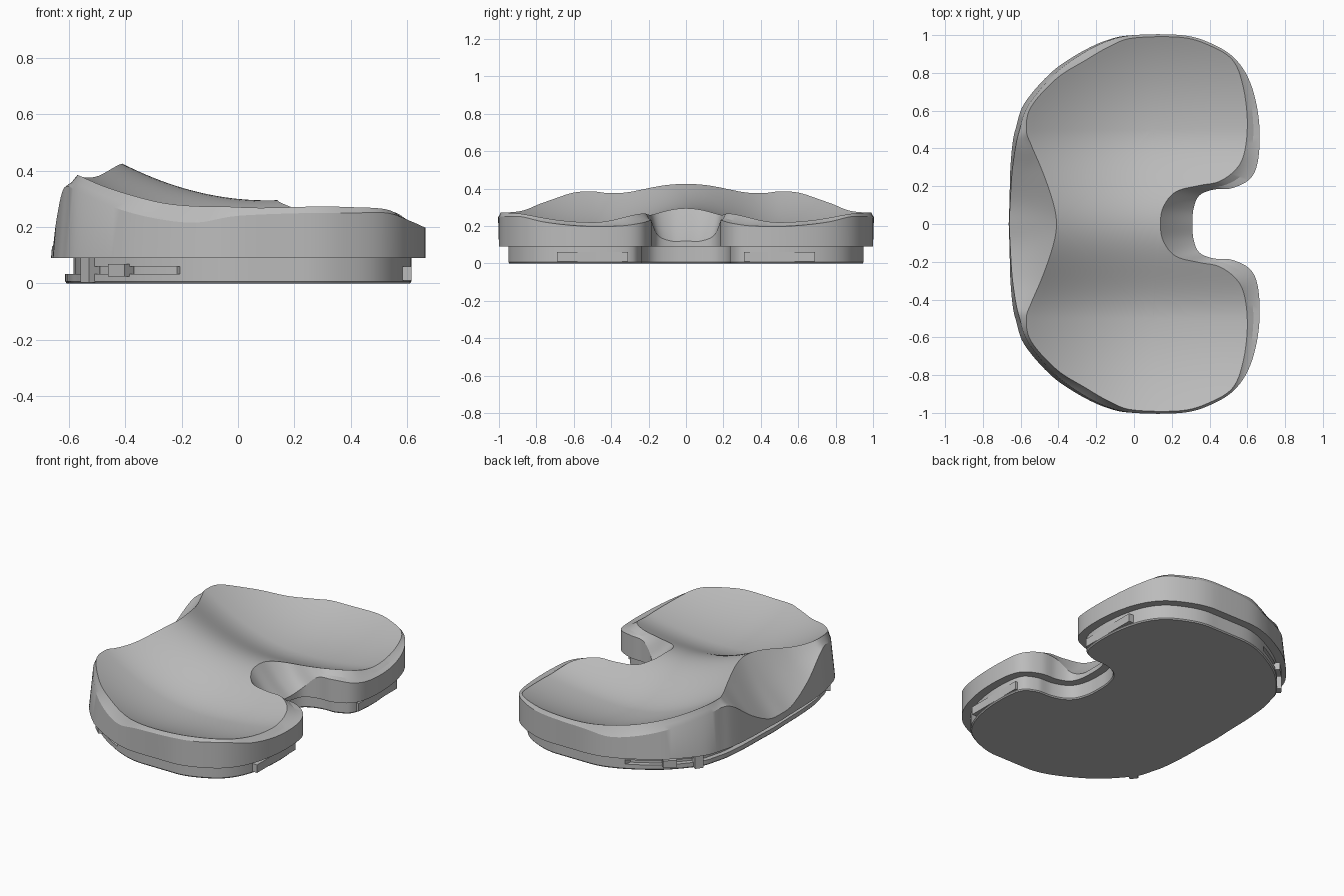
import bpy, bmesh, math
from mathutils import Vector

if "Cube" in bpy.data.objects:
    bpy.data.objects.remove(bpy.data.objects["Cube"])

grey = bpy.data.materials.new("neutral grey")
grey.diffuse_color = (0.5, 0.5, 0.5, 1)
grey.use_nodes = True
grey.node_tree.nodes["Principled BSDF"].inputs["Base Color"].default_value = grey.diffuse_color

# Half outline, front centre to notch centre: wall top x, y, z, then dish rim x, y
OUTLINE = [
    (-.66, 0, .13, -.41, 0), (-.655, .12, .14, -.43, .12), (-.645, .28, .22, -.485, .28),
    (-.625, .42, .32, -.545, .42), (-.605, .5, .345, -.57, .5), (-.565, .62, .325, -.545, .62),
    (-.44, .775, .27, -.41, .77), (-.3, .885, .232, -.26, .865), (-.15, .965, .216, -.12, .945),
    (0, 1, .24, 0, .985), (.25, 1, .25, .25, .988), (.4, .96, .25, .4, .945),
    (.53, .88, .25, .52, .87), (.615, .75, .22, .575, .74), (.66, .56, .2, .6, .55),
    (.66, .36, .2, .585, .38), (.62, .245, .215, .54, .29), (.52, .19, .23, .45, .225),
    (.42, .182, .22, .34, .203), (.345, .15, .15, .22, .17), (.315, .08, .12, .155, .09),
    (.31, 0, .12, .14, 0)]
FLIP = (1, -1, 1, 1, -1)
STEPS = 6


def spline():
    """Smooth curve through the outline, mirrored at both ends."""
    mirror = lambda p: tuple(a * s for a, s in zip(p, FLIP))
    pts = [mirror(OUTLINE[1])] + OUTLINE + [mirror(OUTLINE[-2])]
    out = []
    for p0, p1, p2, p3 in zip(pts, pts[1:], pts[2:], pts[3:]):
        for s in range(STEPS):
            t = s / STEPS
            out.append([0.5 * (2*b + (c-a)*t + (2*a-5*b+4*c-d)*t*t + (3*b-a-3*c+d)*t**3)
                        for a, b, c, d in zip(p0, p1, p2, p3)])
    return out + [list(OUTLINE[-1])]


def dish(x, y):
    """Height of the twin-dished bearing surface."""
    d = x - 0.1
    z = 0.16 + (0.5 if d < 0 else 0.24) * d * d
    y = abs(y)
    if y < 0.5:
        return z + 0.0675 * (1 + math.cos(math.pi * y / 0.5))
    return z + 0.45 * (y - 0.5) ** 2


def finish(bm, name, angle=25):
    bmesh.ops.recalc_face_normals(bm, faces=bm.faces)
    me = bpy.data.meshes.new(name)
    bm.to_mesh(me)
    bm.free()
    me.materials.append(grey)
    ob = bpy.data.objects.new(name, me)
    bpy.context.collection.objects.link(ob)
    bpy.ops.object.select_all(action='DESELECT')
    ob.select_set(True)
    bpy.context.view_layer.objects.active = ob
    bpy.ops.object.shade_smooth_by_angle(angle=math.radians(angle))
    return ob


def bridge(bm, a, b, closed):
    n = len(a)
    for i in range(n if closed else n - 1):
        j = (i + 1) % n
        bm.faces.new((a[i], a[j], b[j], b[i]))


# Bearing insert: wall, bevel band with front scoop, dished top
curve = spline()
bottom, wall, middle, rim = [], [], [], []
for wx, wy, wz, rx, ry in curve:
    flare = 1 + 0.12 * (wz - 0.09) * max(0, min(1, -wx / 0.4))
    rz = dish(rx, ry)
    bottom.append(Vector((wx * flare, min(1, wy * flare), 0.09)))
    wall.append(Vector((wx, wy, wz)))
    rim.append(Vector((rx, ry, rz)))
    gap = math.hypot(rx - wx, ry - wy)
    middle.append((wall[-1] + rim[-1]) / 2 - Vector((0, 0, 0.1 * gap)))

bm = bmesh.new()
rings = [[bm.verts.new(p) for p in ring] for ring in (bottom, wall, middle, rim)]
for a, b in zip(rings, rings[1:]):
    bridge(bm, a, b, False)
bm.faces.new(rings[0])
mid_x = [0.14 - 0.55 * i / 20 for i in range(1, 20)]
loop = rings[3] + [bm.verts.new((x, 0, dish(x, 0))) for x in mid_x]
outer = [v.co.copy() for v in loop]
centre = Vector((0.1, 0.5, 0))
N = 18
for k in range(1, N):
    ring = []
    for p in outer:
        q = centre.lerp(p, 1 - k / N)
        ring.append(bm.verts.new((q.x, q.y, dish(q.x, q.y))))
    bridge(bm, loop, ring, True)
    loop = ring
tip = bm.verts.new((centre.x, centre.y, dish(centre.x, centre.y)))
for i in range(len(loop)):
    bm.faces.new((loop[i], loop[(i + 1) % len(loop)], tip))
insert = finish(bm, "bearing_insert", 20)
mod = insert.modifiers.new("mirror halves", 'MIRROR')
mod.use_axis = (False, True, False)
mod.use_clip = True
mod.merge_threshold = 0.0005


# Inset base with a locking slot round the front
def inset(dist):
    half = []
    for i, p in enumerate(bottom):
        a = bottom[i - 1] if i else Vector((bottom[1].x, -bottom[1].y, 0))
        b = bottom[i + 1] if i < len(bottom) - 1 else Vector((bottom[-2].x, -bottom[-2].y, 0))
        t = b - a
        n = Vector((t.y, -t.x, 0)).normalized()
        half.append(p + n * dist(p))
    return half + [Vector((p.x, -p.y, 0)) for p in reversed(half[1:-1])]


plain = inset(lambda p: 0.05)
slotted = inset(lambda p: 0.08 if p.x < -0.24 else 0.05)
lip = inset(lambda p: 0.08 if p.x < -0.58 else 0.05)
chamfer = inset(lambda p: 0.056)
layers = [(chamfer, 0), (plain, .007), (plain, .033), (slotted, .033), (slotted, .06),
          (lip, .06), (lip, .095)]
bm = bmesh.new()
rings = [[bm.verts.new((p.x, p.y, z)) for p in ring] for ring, z in layers]
for a, b in zip(rings, rings[1:]):
    bridge(bm, a, b, True)
bm.faces.new(rings[0])
bm.faces.new(rings[-1])
bmesh.ops.remove_doubles(bm, verts=bm.verts, dist=0.00005)
finish(bm, "locking_base")


# Posts and catches in the slot, tabs at the rear
def block(name, x, y, z, sx, sy, sz, turn=0):
    bpy.ops.mesh.primitive_cube_add(size=1, location=(x, y, z), rotation=(0, 0, turn))
    ob = bpy.context.object
    ob.name = name
    ob.scale = (sx, sy, sz)
    ob.data.materials.append(grey)


half = plain[:len(bottom)]
for side, label in ((1, "back"), (-1, "front")):
    for name, x, length, z, tall in (("slot_post", -.53, .05, .047, .088),
                                     ("slot_catch", -.41, .08, .047, .045)):
        i = min((k for k in range(len(half)) if half[k].y > 0.3),
                key=lambda k: abs(half[k].x - x))
        p, t = half[i], half[i + 1] - half[i - 1]
        block(f"{name}_{label}", p.x, side * p.y, z, length, .05, tall,
              side * math.atan2(t.y, t.x))
    block(f"rear_tab_{label}", .595, side * .5, .035, .04, .38, .05)
